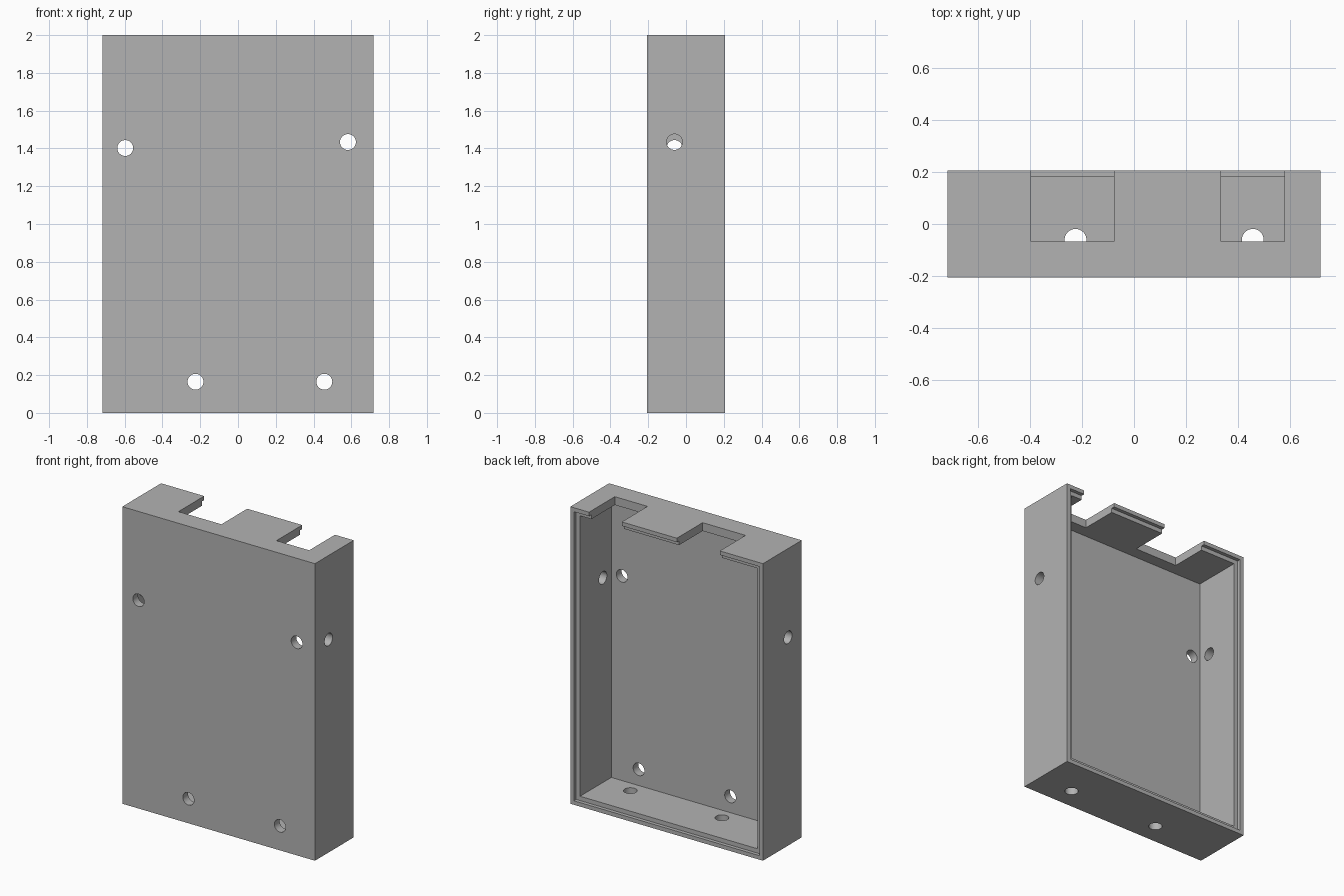
import bpy
from math import pi, radians

default = bpy.data.objects.get("Cube")
if default:
    bpy.data.objects.remove(default, do_unlink=True)

# Overall half width, half depth, height, wall and rim measures
W, D, H = 0.7175, 0.206, 2.0
WALL, RIM, STEP = 0.056, 0.027, 0.024
HOLE_R, HOLE_Y = 0.042, -0.061

grey = bpy.data.materials.new("plain grey")
grey.use_nodes = True
colour = (0.45, 0.45, 0.45, 1)
grey.diffuse_color = colour
grey.node_tree.nodes["Principled BSDF"].inputs["Base Color"].default_value = colour


def box(name, x, y, z):
    """Box spanning the given (low, high) ranges."""
    spans = (x, y, z)
    bpy.ops.mesh.primitive_cube_add(size=1, location=[(a + b) / 2 for a, b in spans])
    ob = bpy.context.object
    ob.name = name
    ob.scale = [b - a for a, b in spans]
    bpy.ops.object.transform_apply(location=True, rotation=True, scale=True)
    ob.data.materials.append(grey)
    return ob


def drill(name, location, rotation):
    bpy.ops.mesh.primitive_cylinder_add(vertices=48, radius=HOLE_R, depth=0.25,
                                        location=location, rotation=rotation)
    ob = bpy.context.object
    ob.name = name
    ob.data.materials.append(grey)
    return ob


def cut(target, cutter):
    cutter.hide_render = True
    mod = target.modifiers.new(cutter.name, 'BOOLEAN')
    mod.operation = 'DIFFERENCE'
    mod.solver = 'EXACT'
    mod.object = cutter
    bpy.context.view_layer.objects.active = target
    bpy.ops.object.modifier_apply(modifier=mod.name)
    bpy.data.objects.remove(cutter, do_unlink=True)


# Outer case, hollowed from the back with a stepped rim for a lid
case = box("case_shell", (-W, W), (-D, D), (0, H))
cut(case, box("cavity", (WALL - W, W - WALL), (WALL - D, D + 0.1), (WALL, H - WALL)))
cut(case, box("lid_recess", (RIM - W, W - RIM), (D - STEP, D + 0.1), (RIM, H - RIM)))

# Two cable notches through the top wall
for low, high in ((-0.396, -0.076), (0.334, 0.578)):
    cut(case, box("top_notch", (low, high), (-0.068, D + 0.1), (H - 0.15, H + 0.1)))

# Screw holes through the front panel
for x, z in ((-0.597, 1.402), (0.582, 1.434), (-0.225, 0.165), (0.457, 0.165)):
    cut(case, drill("front_hole", (x, -D, z), (pi / 2, 0, 0)))

# Holes through the side walls and the bottom wall
for x, z in ((-W, 1.402), (W, 1.434)):
    cut(case, drill("side_hole", (x, HOLE_Y, z), (0, pi / 2, 0)))
for x in (-0.225, 0.457):
    cut(case, drill("bottom_hole", (x, HOLE_Y, 0), (0, 0, 0)))

# Smooth hole walls, crisp box edges
bpy.ops.object.select_all(action='DESELECT')
case.select_set(True)
bpy.context.view_layer.objects.active = case
bpy.ops.object.shade_smooth_by_angle(angle=radians(30))
